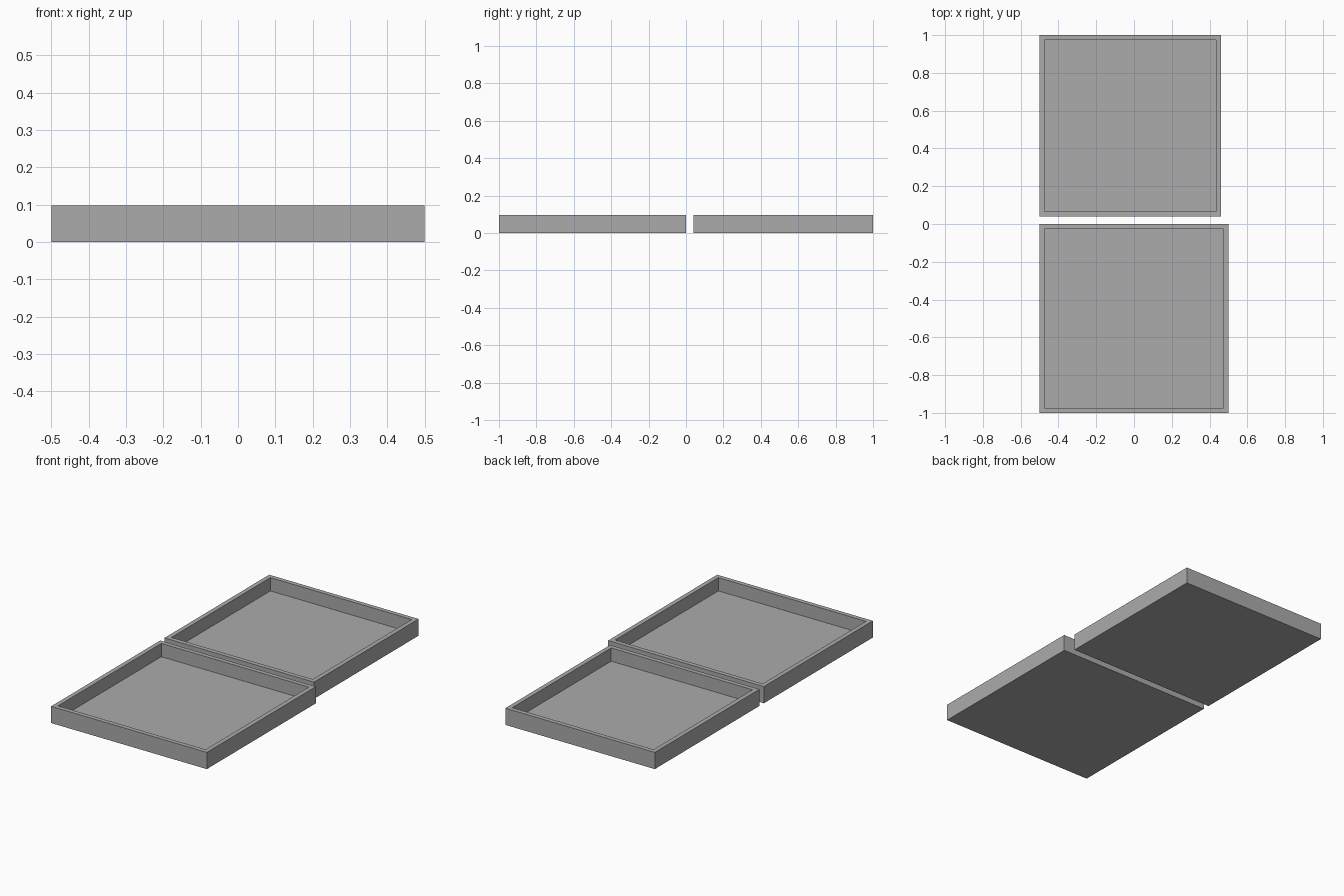
import bpy
import bmesh

cube = bpy.data.objects.get("Cube")
if cube:
    bpy.data.objects.remove(cube, do_unlink=True)

HEIGHT = 0.097
WALL = 0.037
FLOOR = 0.02

# Single plain grey
grey = bpy.data.materials.new("plain_grey")
grey.use_nodes = True
colour = (0.41, 0.41, 0.41, 1)
grey.diffuse_color = colour
grey.node_tree.nodes["Principled BSDF"].inputs["Base Color"].default_value = colour


def tray(name, left, front, size):
    """Square open tray: a box whose top is inset, then sunk to the floor."""
    bm = bmesh.new()
    bmesh.ops.create_cube(bm, size=1)
    bmesh.ops.scale(bm, vec=(size, size, HEIGHT), verts=bm.verts)
    bmesh.ops.translate(bm, vec=(0, 0, HEIGHT / 2), verts=bm.verts)
    bm.normal_update()
    top = next(f for f in bm.faces if f.normal.z > 0.9)
    bmesh.ops.inset_region(bm, faces=[top], thickness=WALL)
    # Extrude the inner square straight down to make the well
    well = bmesh.ops.extrude_discrete_faces(bm, faces=[top])["faces"][0]
    for v in well.verts:
        v.co.z = FLOOR
    bmesh.ops.recalc_face_normals(bm, faces=bm.faces)
    mesh = bpy.data.meshes.new(name)
    bm.to_mesh(mesh)
    bm.free()
    mesh.materials.append(grey)
    obj = bpy.data.objects.new(name, mesh)
    obj.location = (left + size / 2, front + size / 2, 0)
    bpy.context.collection.objects.link(obj)
    return obj


# Larger tray in front, slightly smaller one behind, flush on the -x side
tray("front_tray", -0.5, -1, 1.0)
tray("back_tray", -0.5, 0.04, 0.96)
